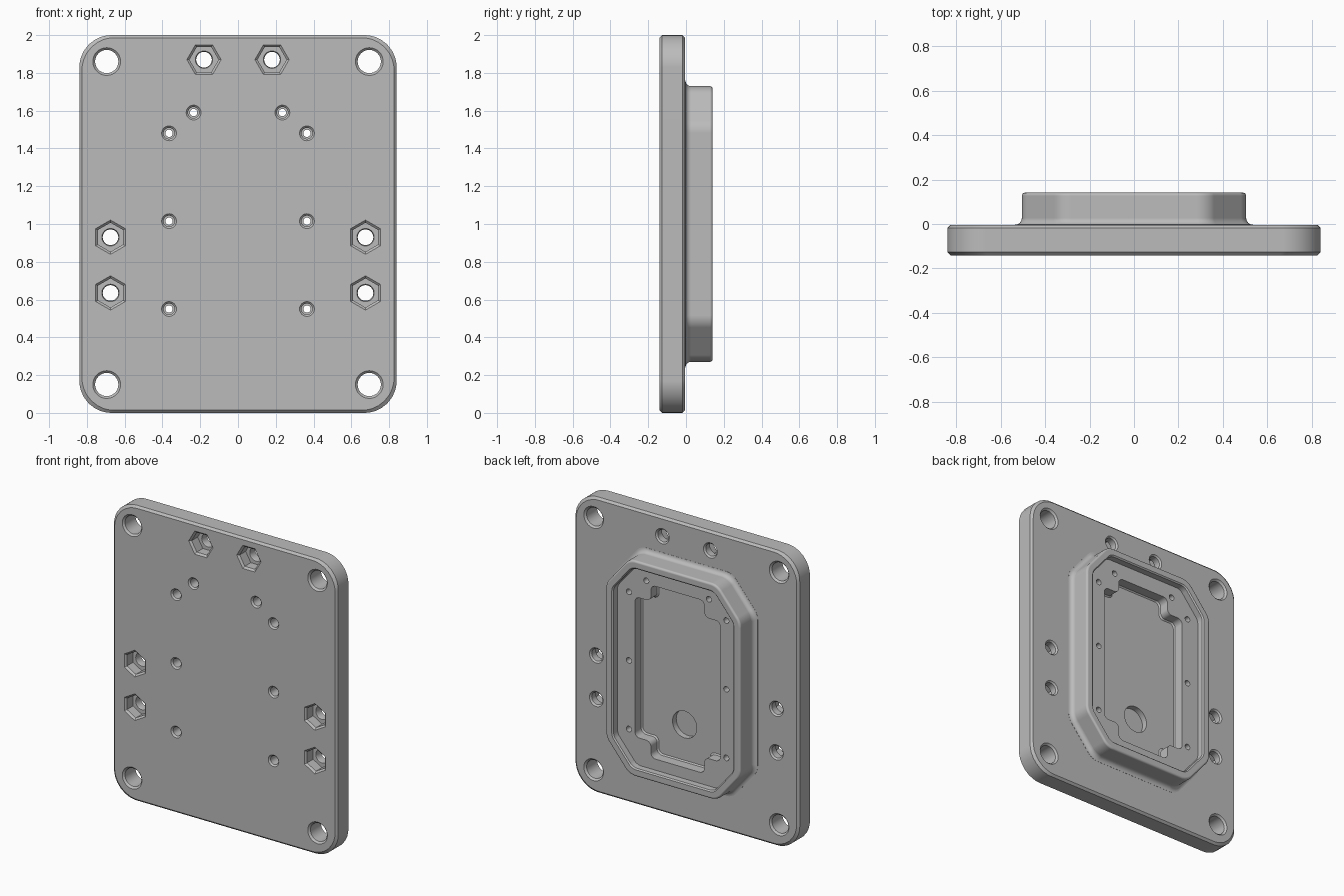
import bpy, bmesh, math
from mathutils import Vector

if "Cube" in bpy.data.objects:
    bpy.data.objects.remove(bpy.data.objects["Cube"])

FRONT, BACK, TOP = -0.141, -0.004, 0.141   # depths of plate faces and rim
LEDGE, FLOOR = 0.09, 0.015                 # depths of the two recess levels

grey = bpy.data.materials.new("plain grey")
grey.use_nodes = True
grey.diffuse_color = (0.5, 0.5, 0.5, 1)
grey.node_tree.nodes["Principled BSDF"].inputs["Base Color"].default_value = (0.5, 0.5, 0.5, 1)


def four_way(quarter):
    """Mirror the points of one quarter into a full counter-clockwise outline."""
    q = [Vector(p) for p in quarter]
    half = q + [Vector((-p.x, p.y)) for p in reversed(q)]
    return half + [Vector((p.x, -p.y)) for p in reversed(half)]


def regular(sides, radius, turn=0.0):
    angles = [turn + math.tau * i / sides for i in range(sides)]
    return [Vector((math.cos(a), math.sin(a))) * radius for a in angles]


def inset_outline(pts, inset, radius, steps=8):
    """Shift the edges of an outline inward, then round its corners."""
    n, moved, result = len(pts), [], []
    for i, p in enumerate(pts):
        u = (p - pts[i - 1]).normalized()
        v = (pts[(i + 1) % n] - p).normalized()
        nu, nv = Vector((-u.y, u.x)), Vector((-v.y, v.x))
        moved.append(p + (nu + nv) * inset / (1 + nu.dot(nv)))
    if not radius:
        return moved
    for i, p in enumerate(moved):
        a = (moved[i - 1] - p).normalized()
        b = (moved[(i + 1) % n] - p).normalized()
        half = a.angle(b) / 2
        centre = p + (a + b).normalized() * radius / math.sin(half)
        reach = radius / math.tan(half)
        start, end = p + a * reach - centre, p + b * reach - centre
        for k in range(steps + 1):
            result.append(centre + start.lerp(end, k / steps).normalized() * radius)
    return result


def loft(bm, pts, profile, radius=0.0, centre=(0, 1)):
    """Add a closed solid through the (depth, inset) steps of a profile."""
    rings = []
    for y, inset in profile:
        ring = inset_outline(pts, inset, radius)
        rings.append([bm.verts.new((p.x + centre[0], y, p.y + centre[1])) for p in ring])
    for r0, r1 in zip(rings, rings[1:]):
        for i in range(len(r0)):
            bm.faces.new((r0[i - 1], r0[i], r1[i], r1[i - 1]))
    bm.faces.new(rings[0])
    bm.faces.new(rings[-1][::-1])


def turned(bm, profile, centre):
    """Add a round solid from (depth, radius) steps."""
    loft(bm, regular(32, 1), [(y, 1 - r) for y, r in profile], 0, centre)


def finish(bm, name):
    bmesh.ops.recalc_face_normals(bm, faces=bm.faces)
    mesh = bpy.data.meshes.new(name)
    bm.to_mesh(mesh)
    bm.free()
    mesh.materials.append(grey)
    obj = bpy.data.objects.new(name, mesh)
    bpy.context.collection.objects.link(obj)
    return obj


def combine(target, other, operation):
    mod = target.modifiers.new("combine", 'BOOLEAN')
    mod.operation, mod.solver, mod.object = operation, 'EXACT', other
    bpy.context.view_layer.objects.active = target
    bpy.ops.object.modifier_apply(modifier=mod.name)
    bpy.data.objects.remove(other)


# Rounded plate with chamfered edges
bm = bmesh.new()
c = 0.014
loft(bm, four_way([(0.84, 1.0)]),
     [(FRONT, c), (FRONT + c, 0), (BACK - c, 0), (BACK, c)], 0.17)
plate = finish(bm, "mounting_plate")

# Raised eight-sided boss with a filleted foot and softened top edge
octagon = four_way([(0.505, 0.52), (0.33, 0.73)])
f, e = 0.03, 0.014
profile = [(-0.05, -f)]
for k in range(7):
    a = math.pi / 2 * k / 6
    profile.append((BACK + 0.001 + f * (1 - math.cos(a)), -f * (1 - math.sin(a))))
for k in range(5):
    a = math.pi / 2 * k / 4
    profile.append((TOP - e + e * math.sin(a), e * (1 - math.cos(a))))
bm = bmesh.new()
loft(bm, octagon, profile, 0.1)
combine(plate, finish(bm, "raised_boss"), 'UNION')

nut_spots = [(s * x, z, turn) for s in (1, -1) for x, z, turn in
             ((0.18, 1.87, 0), (0.675, 0.93, math.pi / 6), (0.675, 0.635, math.pi / 6))]

# First cut: rim recess, corner holes and hexagonal nut pockets
bm = bmesh.new()
loft(bm, octagon, [(LEDGE, 0.055), (TOP - 0.008, 0.055), (TOP + 0.02, 0.027)], 0.07)
for x in (0.695, -0.695):
    for z in (0.15, 1.86):
        turned(bm, [(FRONT - 0.01, 0.088), (FRONT + 0.012, 0.066),
                    (BACK - 0.012, 0.066), (BACK + 0.01, 0.088)], (x, z))
for x, z, turn in nut_spots:
    loft(bm, regular(6, 0.077, turn),
         [(FRONT - 0.01, -0.022), (FRONT + 0.012, 0), (-0.065, 0)], 0, (x, z))
combine(plate, finish(bm, "first_cutter"), 'DIFFERENCE')

# Second cut: deep pocket with corner tabs, bolt holes and stepped screw holes
bm = bmesh.new()
loft(bm, four_way([(0.32, 0.475), (0.2, 0.475), (0.2, 0.585)]),
     [(FLOOR, 0.008), (FLOOR + 0.008, 0), (LEDGE + 0.1, 0)], 0.035, (0, 0.985))
for x, z, turn in nut_spots:
    turned(bm, [(-0.08, 0.058), (-0.055, 0.046),
                (BACK - 0.01, 0.046), (BACK + 0.01, 0.066)], (x, z))
for s in (1, -1):
    for x, z in ((0.235, 1.59), (0.365, 1.48), (0.365, 1.015), (0.365, 0.55)):
        turned(bm, [(FRONT - 0.01, 0.054), (FRONT + 0.01, 0.034), (-0.06, 0.034),
                    (-0.06, 0.024), (LEDGE + 0.02, 0.024)], (s * x, z))
combine(plate, finish(bm, "second_cutter"), 'DIFFERENCE')

# Third cut: shallow round recess in the pocket floor
bm = bmesh.new()
turned(bm, [(FLOOR - 0.04, 0.095), (FLOOR + 0.03, 0.095)], (0, 0.65))
combine(plate, finish(bm, "third_cutter"), 'DIFFERENCE')

# Smooth the rounded walls and keep flat faces flat
plate.select_set(True)
bpy.context.view_layer.objects.active = plate
bpy.ops.object.shade_smooth_by_angle(angle=math.radians(28))
weighted = plate.modifiers.new("flat_face_normals", 'WEIGHTED_NORMAL')
weighted.keep_sharp = True
